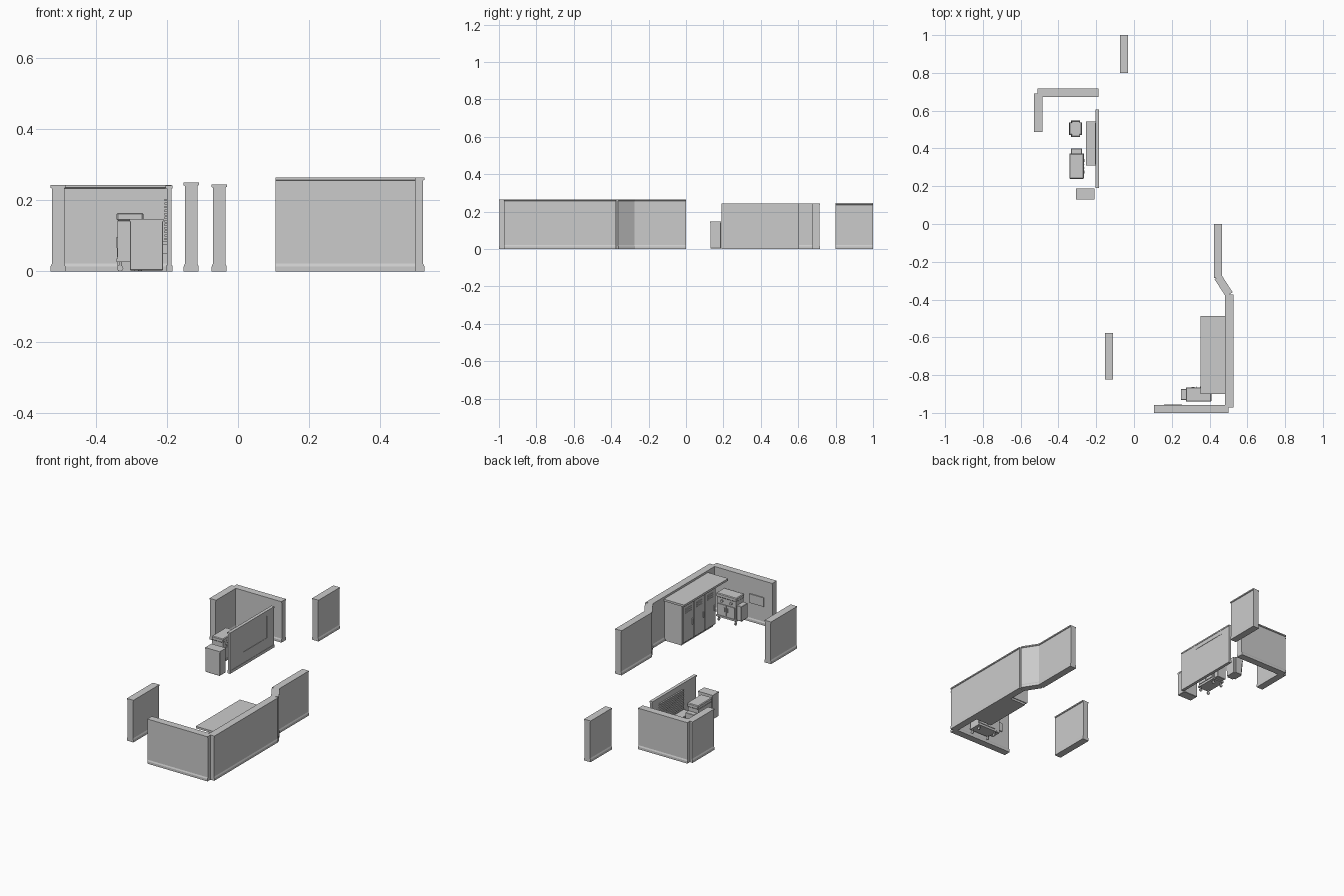
import bpy, bmesh
from mathutils import Vector, Matrix
from math import radians

cube = bpy.data.objects.get("Cube")
if cube:
    bpy.data.objects.remove(cube)

grey = bpy.data.materials.new("plain_grey")
grey.use_nodes = True
grey.diffuse_color = (0.6, 0.6, 0.6, 1)
grey.node_tree.nodes["Principled BSDF"].inputs["Base Color"].default_value = (0.6, 0.6, 0.6, 1)


def finish(name, bm, matrix=None):
    bmesh.ops.recalc_face_normals(bm, faces=bm.faces)
    mesh = bpy.data.meshes.new(name)
    bm.to_mesh(mesh)
    bm.free()
    mesh.materials.append(grey)
    obj = bpy.data.objects.new(name, mesh)
    bpy.context.collection.objects.link(obj)
    if matrix:
        obj.matrix_world = matrix
    return obj


def add_box(bm, x, y, z, taper=1.0, bevel=0.0):
    """Box between (min, max) pairs; taper scales the top."""
    made = bmesh.ops.create_cube(bm, size=1)["verts"]
    for v in made:
        k = taper if v.co.z > 0 else 1.0
        v.co = Vector([(r[0] + r[1]) / 2 + v.co[i] * (r[1] - r[0]) * (k if i < 2 else 1)
                       for i, r in enumerate((x, y, z))])
    if bevel:
        edges = {e for v in made for e in v.link_edges}
        bmesh.ops.bevel(bm, geom=list(edges), offset=bevel, segments=1, affect='EDGES')


def box(name, x, y, z, matrix=None, **kw):
    bm = bmesh.new()
    add_box(bm, x, y, z, **kw)
    return finish(name, bm, matrix)


def cylinder(name, at, radius, depth, axis, matrix):
    bm = bmesh.new()
    rot = Matrix.Rotation(radians(90), 4, axis) if axis else Matrix()
    bmesh.ops.create_cone(bm, cap_ends=True, segments=12, radius1=radius, radius2=radius,
                          depth=depth, matrix=Matrix.Translation(at) @ rot)
    return finish(name, bm, matrix)


def wall(name, start, end, height):
    """Wall with skirting and cap, its profile swept from start to end."""
    half = [(0.021, 0), (0.021, 0.014), (0.0175, 0.022), (0.0175, height - 0.009),
            (0.0215, height - 0.007), (0.0215, height)]
    profile = half + [(-a, b) for a, b in reversed(half)]
    a, b = Vector((*start, 0)), Vector((*end, 0))
    side = (b - a).normalized().cross(Vector((0, 0, 1)))
    bm = bmesh.new()
    verts = [bm.verts.new(a + side * u + Vector((0, 0, w))) for u, w in profile]
    face = bm.faces.new(verts)
    out = bmesh.ops.extrude_face_region(bm, geom=[face])["geom"]
    bmesh.ops.translate(bm, vec=b - a, verts=[g for g in out if isinstance(g, bmesh.types.BMVert)])
    return finish(name, bm)


# Walls
wall("front_wall", (0.105, -0.9785), (0.5, -0.9785), 0.265)
wall("side_wall", (0.504, -0.972), (0.504, -0.373), 0.265)
wall("angled_wall", (0.504, -0.373), (0.444, -0.28), 0.265)
wall("upper_side_wall", (0.444, -0.285), (0.444, 0.0), 0.265)
wall("front_short_wall", (-0.132, -0.822), (-0.132, -0.578), 0.25)
wall("back_short_wall", (-0.053, 0.8), (-0.053, 1.0), 0.245)
wall("corner_back_wall", (-0.51, 0.695), (-0.187, 0.695), 0.243)
wall("corner_side_wall", (-0.507, 0.488), (-0.507, 0.692), 0.243)

# Thin partition built around a window opening
px = (-0.2, -0.187)
box("partition_lower", px, (0.19, 0.605), (0.005, 0.08))
box("partition_upper", px, (0.19, 0.605), (0.21, 0.234))
box("partition_near", px, (0.19, 0.312), (0.08, 0.21))
box("partition_far", px, (0.537, 0.605), (0.08, 0.21))
box("partition_cap", (-0.204, -0.185), (0.19, 0.605), (0.234, 0.242))
box("partition_skirting", (-0.203, -0.185), (0.19, 0.605), (0.0, 0.016))

# Slatted shutter and sill shelf
box("shutter_panel", (-0.199, -0.189), (0.312, 0.537), (0.08, 0.21))
slats = 12
step = 0.12 / slats
for i in range(slats):
    z = 0.088 + i * step
    box("shutter_slat", (-0.207, -0.198), (0.314, 0.535), (z, z + step * 0.65))
box("sill_shelf", (-0.255, -0.2), (0.31, 0.542), (0.074, 0.084))
for y in (0.35, 0.5):
    box("shelf_bracket", (-0.24, -0.2), (y - 0.003, y + 0.003), (0.05, 0.074))

# Tall box beside the partition
box("tall_box", (-0.305, -0.211), (0.13, 0.187), (0.003, 0.146), bevel=0.002)
box("tall_box_lid", (-0.306, -0.21), (0.129, 0.188), (0.14, 0.148))

# Waste bin with an open top
bm = bmesh.new()
add_box(bm, (-0.338, -0.28), (0.468, 0.542), (0.0, 0.095), taper=1.18)
bm.faces.ensure_lookup_table()
top = max(bm.faces, key=lambda f: f.calc_center_median().z)
upright = [e for e in bm.edges if abs(e.verts[0].co.z - e.verts[1].co.z) > 0.05]
bmesh.ops.bevel(bm, geom=upright, offset=0.01, segments=2, affect='EDGES')
top = max(bm.faces, key=lambda f: f.calc_center_median().z)
bmesh.ops.inset_region(bm, faces=[top], thickness=0.007)
bmesh.ops.translate(bm, vec=(0, 0, -0.07), verts=top.verts)
finish("waste_bin", bm)

# Cabinets under a long counter
box("counter_top", (0.353, 0.486), (-0.9, -0.486), (0.238, 0.25))
box("cabinet_body", (0.37, 0.486), (-0.8, -0.492), (0.012, 0.238))
box("cabinet_plinth", (0.378, 0.486), (-0.795, -0.497), (0.0, 0.012))
for i in range(3):
    y = -0.8 + i * 0.1027
    box("cabinet_door", (0.364, 0.371), (y + 0.003, y + 0.1), (0.018, 0.232))
    box("door_handle", (0.358, 0.365), (y + 0.014, y + 0.02), (0.1, 0.135))
    for k in range(3):
        z = 0.185 + k * 0.012
        box("door_vent", (0.361, 0.365), (y + 0.028, y + 0.078), (z, z + 0.005))

# Notice on the inner face of the front wall
box("wall_notice", (0.16, 0.255), (-0.963, -0.955), (0.112, 0.165))


def cart(center, angle):
    """Wheeled cart: front faces local +y, side box on local -x."""
    m = Matrix.Translation((*center, 0)) @ Matrix.Rotation(radians(angle), 4, 'Z')
    box("cart_hood", (-0.067, 0.067), (-0.038, 0.038), (0.142, 0.165), m, bevel=0.004)
    box("cart_body", (-0.063, 0.063), (-0.036, 0.034), (0.036, 0.142), m)
    box("cart_base", (-0.066, 0.066), (-0.038, 0.038), (0.026, 0.036), m)
    box("cart_side_box", (-0.094, -0.063), (-0.029, 0.029), (0.032, 0.12), m, bevel=0.002)
    for sx in (-1, 1):
        box("cart_door", (min(0, sx * 0.058) + 0.002, max(0, sx * 0.058) - 0.002),
            (0.034, 0.038), (0.042, 0.105), m)
        box("door_pull", (sx * 0.01 - 0.002, sx * 0.01 + 0.002), (0.037, 0.042), (0.065, 0.09), m)
        cylinder("cart_knob", (sx * 0.03, 0.037, 0.124), 0.008, 0.008, 'X', m)
        for sy in (-1, 1):
            cylinder("caster_wheel", (sx * 0.055, sy * 0.028, 0.009), 0.009, 0.007, 'Y', m)
            cylinder("caster_stem", (sx * 0.055, sy * 0.028, 0.02), 0.004, 0.014, None, m)


cart((0.342, -0.903), 0)
cart((-0.304, 0.306), -90)
